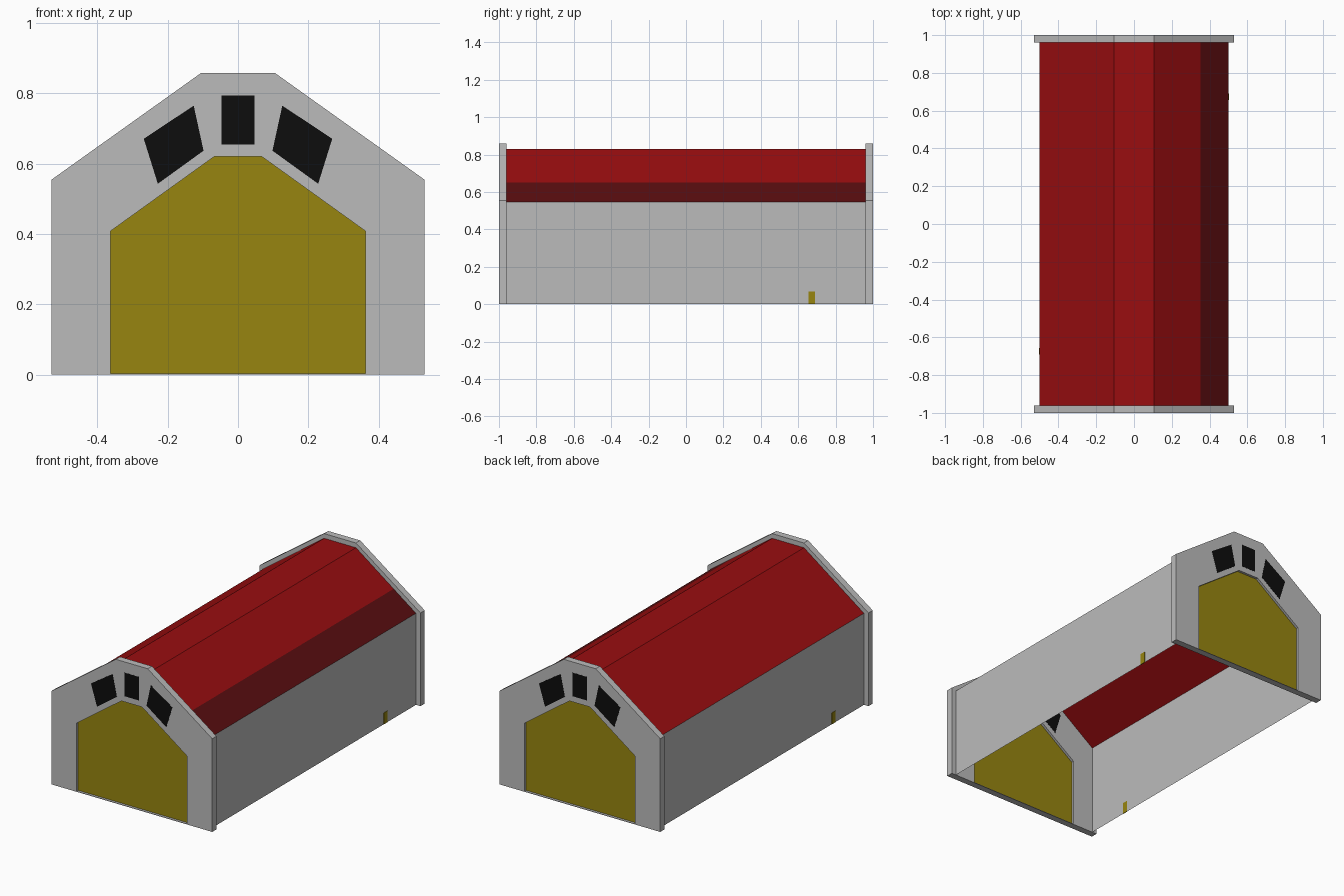
import bpy, bmesh

if "Cube" in bpy.data.objects:
    bpy.data.objects.remove(bpy.data.objects["Cube"])


def material(name, r, g, b):
    m = bpy.data.materials.new(name)
    m.diffuse_color = (r, g, b, 1)
    m.use_nodes = True
    m.node_tree.nodes["Principled BSDF"].inputs["Base Color"].default_value = m.diffuse_color
    return m


GREY = material("concrete grey", 0.5, 0.5, 0.5)
RED = material("roof red", 0.32, 0.004, 0.005)
DARK_RED = material("dark red", 0.1, 0.004, 0.005)
YELLOW = material("door yellow", 0.31, 0.235, 0.005)
BLACK = material("window black", 0.004, 0.004, 0.004)


def finish(name, bm, mats):
    bmesh.ops.recalc_face_normals(bm, faces=bm.faces[:])
    me = bpy.data.meshes.new(name)
    bm.to_mesh(me)
    bm.free()
    for m in mats:
        me.materials.append(m)
    ob = bpy.data.objects.new(name, me)
    bpy.context.collection.objects.link(ob)
    return ob


def prism(name, profile, y0, y1, mat):
    """Solid extruded along y from an x-z profile."""
    bm = bmesh.new()
    a = [bm.verts.new((x, y0, z)) for x, z in profile]
    b = [bm.verts.new((x, y1, z)) for x, z in profile]
    bm.faces.new(a)
    bm.faces.new(b)
    n = len(a)
    for i in range(n):
        j = (i + 1) % n
        bm.faces.new((a[i], a[j], b[j], b[i]))
    return finish(name, bm, [mat])


def ring(name, outer, inner, y0, y1, mat):
    """Frame with an opening, extruded along y."""
    bm = bmesh.new()
    loops = [[bm.verts.new((x, y, z)) for x, z in p]
             for p, y in ((outer, y0), (inner, y0), (inner, y1), (outer, y1))]
    n = len(outer)
    for k in range(4):
        p, q = loops[k], loops[(k + 1) % 4]
        for i in range(n):
            j = (i + 1) % n
            bm.faces.new((p[i], p[j], q[j], q[i]))
    return finish(name, bm, [mat])


def mirrored(half):
    return half + [(-x, z) for x, z in reversed(half)]


outer = mirrored([(-0.53, 0), (-0.53, 0.555), (-0.105, 0.858)])
opening = mirrored([(-0.363, 0.003), (-0.363, 0.408), (-0.068, 0.62)])
side_window = [(-0.268, 0.671), (-0.126, 0.765), (-0.098, 0.637), (-0.228, 0.543)]
windows = {
    "left": side_window,
    "middle": [(-0.047, 0.654), (-0.047, 0.794), (0.047, 0.794), (0.047, 0.654)],
    "right": [(-x, z) for x, z in side_window],
}

# Gable ends: frame, recessed hangar door, window plates on both faces
for end, s in (("front", -1), ("back", 1)):
    ring(end + "_gable", outer, opening, s * 0.96, s * 1.0, GREY)
    prism(end + "_door", opening, s * 0.975, s * 0.985, YELLOW)
    for side, p in windows.items():
        prism(f"{end}_{side}_window", p, s * 0.999, s * 1.0008, BLACK)
        prism(f"{end}_{side}_window_inside", p, s * 0.9592, s * 0.961, BLACK)

# Hollow shell: sheet roof with a dark strip low on the right slope
section = [(-0.5, 0.545), (-0.105, 0.83), (0.105, 0.83), (0.353, 0.651), (0.5, 0.545)]


def sheet(name, pts, mats, pick=lambda c: 0):
    bm = bmesh.new()
    a = [bm.verts.new((x, -0.96, z)) for x, z in pts]
    b = [bm.verts.new((x, 0.96, z)) for x, z in pts]
    for i in range(len(a) - 1):
        f = bm.faces.new((a[i], a[i + 1], b[i + 1], b[i]))
        f.material_index = pick(f.calc_center_median())
    ob = finish(name, bm, mats)
    # outward facing sheets
    me = ob.data
    if sum(p.normal.dot(p.center) for p in me.polygons) < 0:
        me.flip_normals()


sheet("roof", section, [RED, DARK_RED], lambda c: 1 if c.x > 0.353 else 0)

# Side walls, each with a small personnel door
for side, s in (("left", -1), ("right", 1)):
    sheet(side + "_wall", [(s * 0.5, 0), (s * 0.5, 0.545)], [GREY])
    bm = bmesh.new()
    bmesh.ops.create_cube(bm, size=1)
    bmesh.ops.scale(bm, vec=(0.004, 0.035, 0.068), verts=bm.verts)
    bmesh.ops.translate(bm, vec=(s * 0.5, s * 0.673, 0.034), verts=bm.verts)
    finish(side + "_small_door", bm, [YELLOW])
